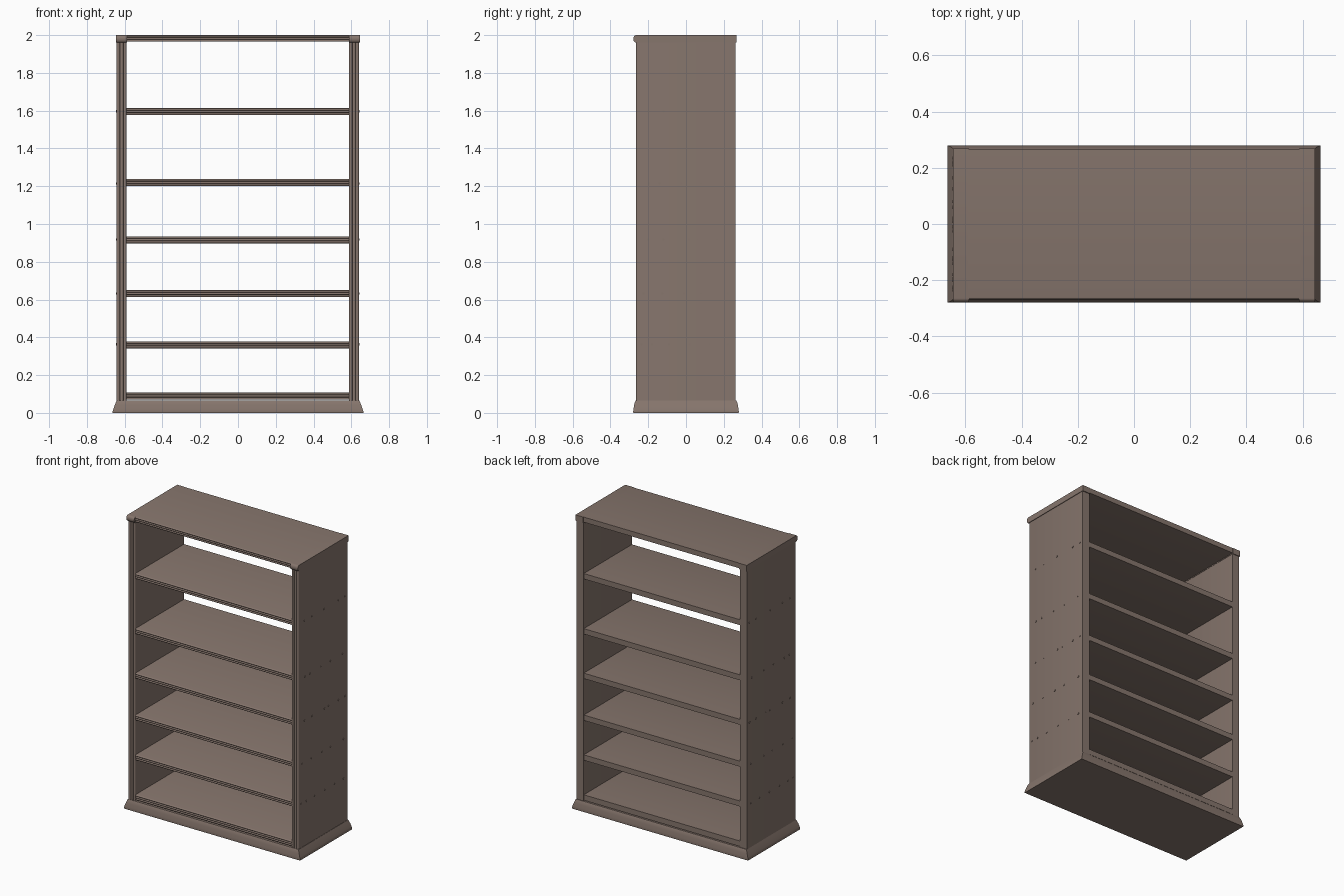
import bpy, bmesh, math
from mathutils import Vector, Matrix

if "Cube" in bpy.data.objects:
    bpy.data.objects.remove(bpy.data.objects["Cube"])

wood = bpy.data.materials.new("brown wood")
wood.diffuse_color = (0.24, 0.18, 0.152, 1)
wood.use_nodes = True
wood.node_tree.nodes["Principled BSDF"].inputs["Base Color"].default_value = wood.diffuse_color


def finish(name, bm, smooth=True):
    bmesh.ops.recalc_face_normals(bm, faces=bm.faces)
    me = bpy.data.meshes.new(name)
    bm.to_mesh(me)
    bm.free()
    me.materials.append(wood)
    ob = bpy.data.objects.new(name, me)
    bpy.context.collection.objects.link(ob)
    if smooth:
        bpy.ops.object.select_all(action='DESELECT')
        ob.select_set(True)
        bpy.context.view_layer.objects.active = ob
        bpy.ops.object.shade_smooth_by_angle(angle=math.radians(35))
    return ob


def extrude(name, points, length):
    """Sweep a closed 3D outline along a vector."""
    bm = bmesh.new()
    face = bm.faces.new([bm.verts.new(p) for p in points])
    out = bmesh.ops.extrude_face_region(bm, geom=[face])
    bmesh.ops.translate(bm, vec=Vector(length),
                        verts=[v for v in out['geom'] if isinstance(v, bmesh.types.BMVert)])
    return finish(name, bm)


def reeded_edge(width, front, depth, back, reeds):
    """Board section (u across, y depth) with rounded reeds on its front edge."""
    pts = [(width, back), (0, back)]
    w = width / reeds
    for r in range(reeds):
        for i in range(7):
            if r and i == 0:
                continue
            a = math.pi * i / 6
            pts.append((w * (r + 0.5 - 0.5 * math.cos(a)), front + depth * (1 - math.sin(a))))
    return pts


# Flared base with a gently rounded edge
bm = bmesh.new()
rings = [(0.0, 0.663, 0.279), (0.006, 0.664, 0.28), (0.02, 0.66, 0.278),
         (0.04, 0.653, 0.275), (0.055, 0.647, 0.271), (0.065, 0.643, 0.266)]
loops = [[bm.verts.new((sx * x, sy * y, z)) for sx, sy in ((-1, -1), (1, -1), (1, 1), (-1, 1))]
         for z, x, y in rings]
for a, b in zip(loops, loops[1:]):
    for i in range(4):
        j = (i + 1) % 4
        bm.faces.new((a[i], a[j], b[j], b[i]))
bm.faces.new(loops[0])
bm.faces.new(loops[-1])
finish("base", bm)

# Side panels with reeded front edges
section = reeded_edge(0.054, -0.265, 0.007, 0.262, 3)
for name, x0 in (("left_side", -0.643), ("right_side", 0.587)):
    extrude(name, [(x0 + u, y, 0.06) for u, y in section], (0, 0, 1.905))

# Shelves, including the floor and the top board
section = reeded_edge(0.037, -0.262, 0.006, 0.261, 3)
for i, top in enumerate((0.107, 0.379, 0.65, 0.935, 1.238, 1.613)):
    extrude(f"shelf_{i + 1}", [(-0.592, y, top - 0.037 + u) for u, y in section], (1.184, 0, 0))
section = reeded_edge(0.035, -0.268, 0.006, 0.266, 3)
extrude("top_board", [(-0.592, y, 1.965 + u) for u, y in section], (1.184, 0, 0))

# End caps over the side panels, rounded at the front
cap = [(0.268, 1.96), (0.268, 2.0)]
cap += [(-0.265 - 0.014 * math.sin(math.pi * i / 8), 1.98 + 0.02 * math.cos(math.pi * i / 8))
        for i in range(9)]
for name, x0 in (("left_cap", -0.645), ("right_cap", 0.587)):
    extrude(name, [(x0, y, z) for y, z in cap], (0.058, 0, 0))

# Small pegs fixing the shelves through the sides
rows = {1.597: (-0.2, -0.12, 0.01, 0.165, 0.235),
        1.215: (-0.195, -0.14, -0.025, 0.08, 0.21),
        0.918: (-0.2, -0.12, 0.015, 0.06, 0.165, 0.235),
        0.632: (-0.225, -0.125, -0.01, 0.08, 0.22),
        0.363: (-0.235, -0.18, -0.09, 0.02, 0.125, 0.22)}
bm = bmesh.new()
for z, ys in rows.items():
    for y in ys:
        for x in (-0.642, 0.64):
            bmesh.ops.create_cone(bm, cap_ends=True, segments=8, radius1=0.006, radius2=0.006,
                                  depth=0.008,
                                  matrix=Matrix.Translation((x, y, z)) @ Matrix.Rotation(math.pi / 2, 4, 'Y'))
finish("shelf_pegs", bm, smooth=False)
